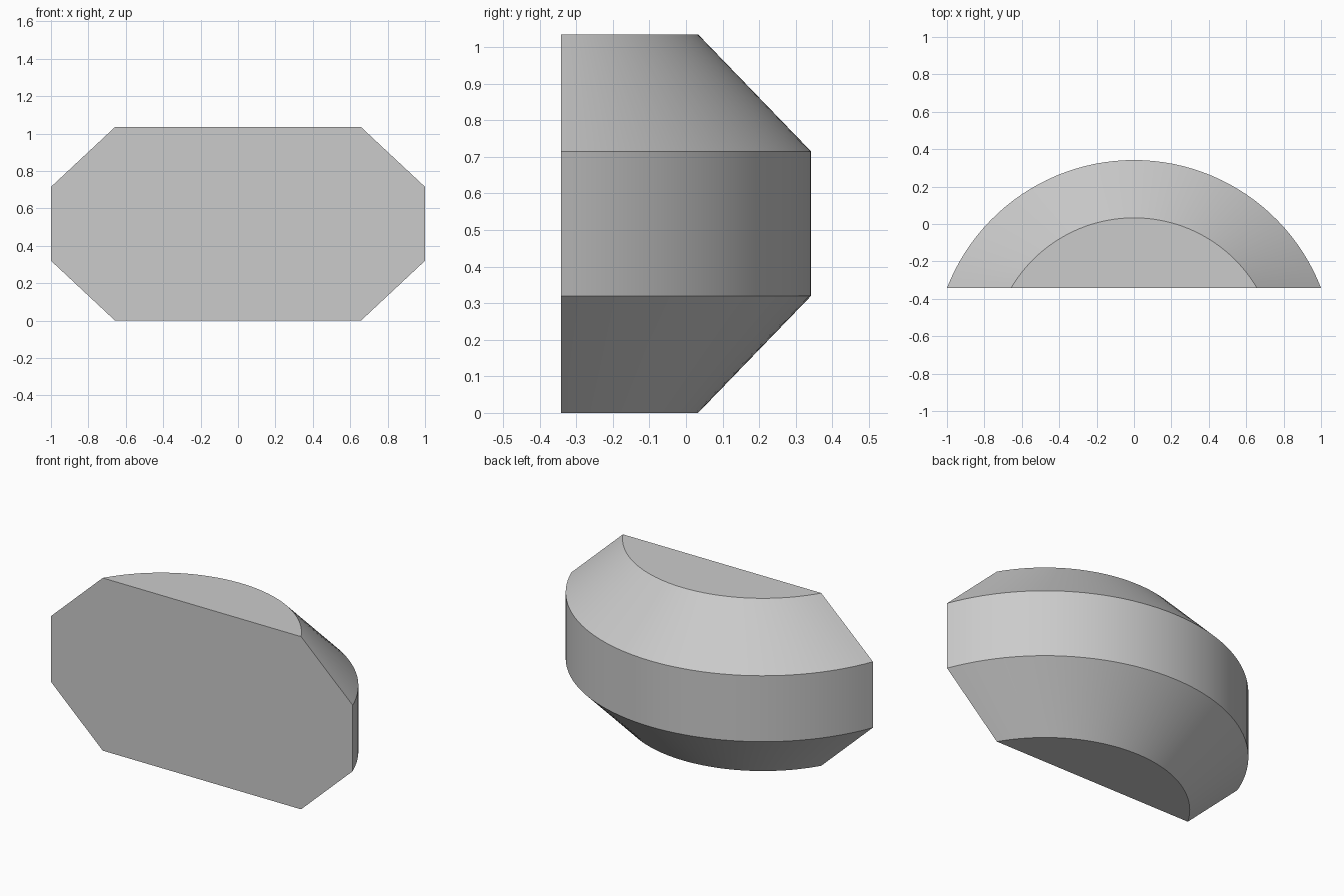
import bpy
import bmesh
from math import asin, sin, cos, sqrt, radians

cube = bpy.data.objects.get("Cube")
if cube:
    bpy.data.objects.remove(cube, do_unlink=True)

FRONT_Y = -0.342   # flat front plane
AXIS_Y = -0.731    # axis shared by all arcs
SEGMENTS = 48
# Radius and height of each arc, bottom to top
PROFILE = [(0.764, 0.0), (1.073, 0.32), (1.073, 0.715), (0.764, 1.035)]

grey = bpy.data.materials.new("light_grey")
grey.use_nodes = True
colour = (0.6, 0.6, 0.6, 1)
grey.diffuse_color = colour
grey.node_tree.nodes["Principled BSDF"].inputs["Base Color"].default_value = colour


def arc(bm, radius, z):
    """Row of vertices along the arc lying behind the flat front."""
    offset = FRONT_Y - AXIS_Y
    half = asin(sqrt(radius ** 2 - offset ** 2) / radius)
    angles = [half * (2 * i / SEGMENTS - 1) for i in range(SEGMENTS + 1)]
    return [bm.verts.new((radius * sin(a), AXIS_Y + radius * cos(a), z)) for a in angles]


# Curved body: lofted arcs, closed by flat top, bottom and front
bm = bmesh.new()
rows = [arc(bm, r, z) for r, z in PROFILE]
for low, high in zip(rows, rows[1:]):
    for i in range(SEGMENTS):
        bm.faces.new((low[i], low[i + 1], high[i + 1], high[i]))
bm.faces.new(rows[0])
bm.faces.new(rows[-1])
bm.faces.new([row[0] for row in rows] + [row[-1] for row in reversed(rows)])
bmesh.ops.recalc_face_normals(bm, faces=bm.faces)

mesh = bpy.data.meshes.new("curved_body")
bm.to_mesh(mesh)
bm.free()
mesh.materials.append(grey)
body = bpy.data.objects.new("curved_body", mesh)
bpy.context.collection.objects.link(body)

# Smooth bands with crisp edges between them
bpy.context.view_layer.objects.active = body
body.select_set(True)
bpy.ops.object.shade_smooth_by_angle(angle=radians(30))
